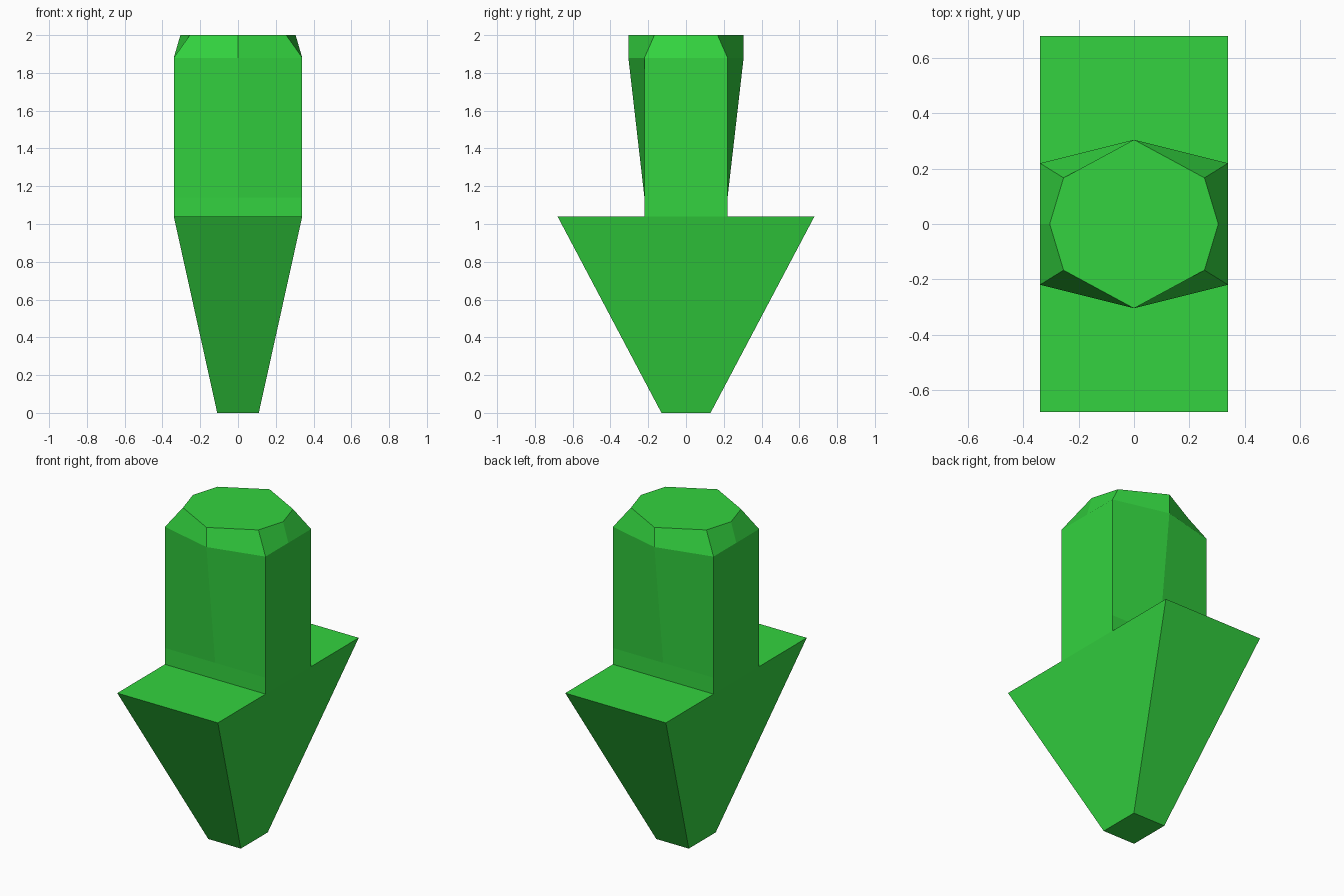
import bpy
import bmesh

if "Cube" in bpy.data.objects:
    bpy.data.objects.remove(bpy.data.objects["Cube"])

green = bpy.data.materials.new("green")
green.diffuse_color = (0.033, 0.65, 0.05, 1)
green.use_nodes = True
green.node_tree.nodes["Principled BSDF"].inputs["Base Color"].default_value = green.diffuse_color


def finish(name, bm):
    mesh = bpy.data.meshes.new(name)
    bm.normal_update()
    bm.to_mesh(mesh)
    bm.free()
    mesh.materials.append(green)
    bpy.context.collection.objects.link(bpy.data.objects.new(name, mesh))


def ring(bm, cx, cy, mx, my, z):
    """Eight points: corners at (cx, cy), side midpoints at mx and my."""
    pts = [(mx, 0), (cx, cy), (0, my), (-cx, cy),
           (-mx, 0), (-cx, -cy), (0, -my), (cx, -cy)]
    return [bm.verts.new((x, y, z)) for x, y in pts]


# Upper shank: square foot, bulging front and back, chamfered top
bm = bmesh.new()
rings = [ring(bm, *r) for r in (
    (0.34, 0.22, 0.34, 0.22, 1.04),
    (0.34, 0.22, 0.34, 0.22, 1.14),
    (0.34, 0.22, 0.34, 0.305, 1.88),
    (0.255, 0.167, 0.305, 0.305, 2.0))]
for lo, hi in zip(rings, rings[1:]):
    for i in range(8):
        j = (i + 1) % 8
        bm.faces.new((lo[i], lo[j], hi[j], hi[i]))
bm.faces.new(rings[-1])
finish("shank", bm)

# Tapered tip: wedge with a ledge in front of and behind the shank
bm = bmesh.new()
foot = [bm.verts.new((x, y, 0)) for x, y in
        ((0.11, -0.13), (0.11, 0.13), (-0.11, 0.13), (-0.11, -0.13))]
right = [bm.verts.new((0.34, y, 1.04)) for y in (-0.68, -0.22, 0.22, 0.68)]
left = [bm.verts.new((-0.34, y, 1.04)) for y in (-0.68, -0.22, 0.22, 0.68)]
bm.faces.new(foot[::-1])
bm.faces.new(foot[:2] + right[::-1])
bm.faces.new(foot[2:] + left)
bm.faces.new((foot[1], foot[2], left[3], right[3]))
bm.faces.new((foot[3], foot[0], right[0], left[0]))
for i in (0, 2):
    bm.faces.new((left[i], right[i], right[i + 1], left[i + 1]))
finish("tapered_tip", bm)
